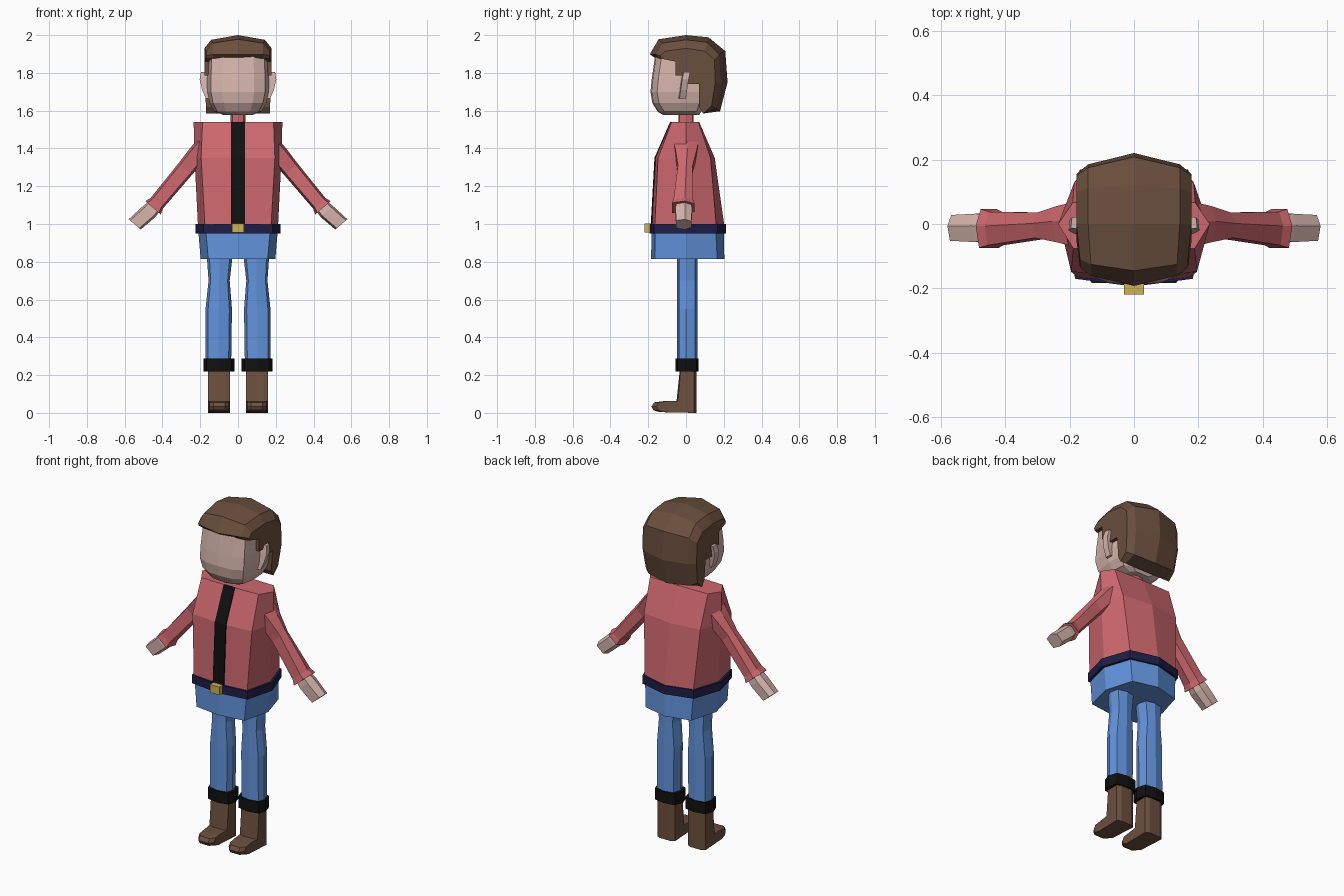
import bpy, bmesh
from mathutils import Vector

if "Cube" in bpy.data.objects:
    bpy.data.objects.remove(bpy.data.objects["Cube"])


def material(name, *rgb):
    m = bpy.data.materials.new(name)
    lin = [((c / 255 + 0.055) / 1.055) ** 2.4 if c > 10 else c / 255 / 12.92 for c in rgb]
    m.diffuse_color = (*lin, 1)
    m.use_nodes = True
    m.node_tree.nodes["Principled BSDF"].inputs["Base Color"].default_value = m.diffuse_color
    return m


SKIN = material("skin", 214, 181, 172)
HAIR = material("hair_brown", 106, 79, 61)
BOOT = material("boot_brown", 108, 80, 61)
RED = material("jacket_red", 205, 104, 110)
BLUE = material("denim_blue", 98, 147, 220)
NAVY = material("belt_navy", 32, 30, 70)
BLACK = material("black", 16, 16, 16)
GOLD = material("buckle_gold", 208, 178, 84)


def loft(name, rings, mat):
    """Skin a list of equal-length rings and cap both ends."""
    bm = bmesh.new()
    rows = [[bm.verts.new(p) for p in r] for r in rings]
    n = len(rows[0])
    for a, b in zip(rows, rows[1:]):
        for i in range(n):
            j = (i + 1) % n
            bm.faces.new((a[i], a[j], b[j], b[i]))
    bm.faces.new(rows[0])
    bm.faces.new(rows[-1])
    bmesh.ops.recalc_face_normals(bm, faces=bm.faces)
    me = bpy.data.meshes.new(name)
    bm.to_mesh(me)
    bm.free()
    me.materials.append(mat)
    ob = bpy.data.objects.new(name, me)
    bpy.context.collection.objects.link(ob)
    return ob


def ring(z, half, cx=0):
    """Mirror a front-to-back half outline of (x, y) points into a closed ring."""
    other = [(-x, y) for x, y in reversed(half) if abs(x) > 1e-6]
    return [(cx + x, y, z) for x, y in half + other]


def body(z, fx, fy, fc, sx, bx, by, bc, cx=0):
    """Eight-sided section: front centre, front corner, side, back corner, back centre."""
    return ring(z, [(0, fc), (fx, fy), (sx, 0), (bx, by), (0, bc)], cx)


def box(name, x, y, z, mat):
    return loft(name, [[(x[0], y[0], k), (x[1], y[0], k), (x[1], y[1], k), (x[0], y[1], k)]
                       for k in z], mat)


# Jacket, front placket and neck
loft("jacket", [body(0.99, .175, -.165, -.183, .212, .16, .16, .203),
                body(1.35, .195, -.148, -.163, .23, .185, .13, .152),
                body(1.54, .188, -.076, -.08, .235, .19, .066, .07)], RED)
loft("placket", [[(-.036, y, z), (.036, y, z), (.036, y + .01, z), (-.036, y + .01, z)]
                 for z, y in ((.99, -.187), (1.35, -.167), (1.541, -.084))], BLACK)
loft("neck", [body(z, .03, -.035, -.04, .04, .03, .035, .04) for z in (1.5, 1.62)], RED)

# Trouser top, belt and buckle
loft("trouser_top", [body(.815, .157, -.165, -.185, .198, .15, .165, .203),
                     body(.96, .17, -.163, -.182, .21, .158, .158, .2)], BLUE)
loft("belt", [body(z, .182, -.17, -.194, .226, .168, .168, .211) for z in (.95, 1.0)], NAVY)
box("buckle", (-.031, .031), (-.219, -.185), (.954, 1.002), GOLD)

# Head
head = []
for z, w, f, b in ((1.577, .075, -.12, .07), (1.595, .125, -.15, .08), (1.64, .15, -.178, .1),
                   (1.70, .163, -.188, .12), (1.77, .163, -.181, .12), (1.89, .158, -.164, .12),
                   (1.94, .12, -.12, .1)):
    head.append(ring(z, [(0, f), (w * .52, f + .006), (w * .88, f + .035), (w, -.03),
                         (w * .95, b * .7), (w * .6, b), (0, b)]))
loft("head", head, SKIN)

# Hair: side outlines swept across the head, with a stepped sideburn edge
edge = [(.09, 1.585), (.07, 1.62), (.07, 1.74), (.005, 1.74), (.005, 1.785),
        (-.055, 1.785), (-.055, 1.86)]
outer = [(-.13, 1.875), (-.135, 1.89), (-.11, 1.915), (0, 1.93), (.10, 1.915),
         (.15, 1.87), (.155, 1.75), (.135, 1.625)]
shoulder = [(-.145, 1.878), (-.16, 1.898), (-.125, 1.957), (0, 1.975), (.11, 1.962),
            (.175, 1.90), (.185, 1.75), (.16, 1.61)]
middle = [(-.165, 1.88), (-.192, 1.898), (-.145, 1.978), (0, 2.0), (.12, 1.988),
          (.208, 1.915), (.22, 1.75), (.18, 1.597)]
hair = []
for x, top in ((-.178, outer), (-.142, shoulder), (0, middle), (.142, shoulder), (.178, outer)):
    hair.append([(x * (.94 if y < -.1 else .95 if z < 1.65 else 1), y, z)
                 for y, z in edge + top])
loft("hair", hair, HAIR)


def limb(name, s, stations, mat):
    """Six-sided tube in the arm's plane: (x, z, half height, y centre, half depth)."""
    u = Vector((.757, 0, .65))
    rings = []
    for x, z, h, cy, d in stations:
        c = Vector((x, cy, z))
        pts = [c + u * (h * a) + Vector((0, d * b, 0))
               for a, b in ((1, .15), (.62, 1), (-.62, 1), (-1, .15), (-.75, -1), (.75, -1))]
        rings.append([(p.x * s, p.y, p.z) for p in pts])
    loft(name, rings, mat)


for s, side in ((-1, "left"), (1, "right")):
    # Sleeve with flared cuff, and hand
    limb(side + "_sleeve", s, [(.17, 1.415, .055, 0, .066), (.215, 1.37, .05, 0, .056),
                               (.28, 1.29, .047, -.004, .039), (.43, 1.11, .043, -.014, .052),
                               (.45, 1.086, .054, -.014, .06)], RED)
    limb(side + "_hand", s, [(.43, 1.11, .036, -.012, .036), (.47, 1.066, .044, -.012, .044),
                             (.547, .998, .042, -.012, .04)], SKIN)

    # Ear
    loft(side + "_ear", [[(s * x0, y - .022, z), (s * x1, y - .016, z),
                          (s * (x1 - .004), y + .018, z), (s * x0, y + .018, z)]
                         for z, x0, x1, y in ((1.665, .15, .17, -.018), (1.71, .15, .19, -.012),
                                              (1.765, .15, .203, -.004), (1.805, .16, .196, .004))],
         SKIN)

    # Leg and rolled hem
    c = s * .1
    legs = []
    for z, w, cx in ((.28, .068, .104), (.55, .07, .102), (.70, .056, .1), (.83, .068, .097)):
        legs.append(body(z, w * .8, -.036, -.047, w, w * .8, .048, .06, s * cx))
    loft(side + "_leg", legs, BLUE)
    loft(side + "_hem", [body(z, .066, -.044, -.056, .082, .066, .055, .067, c)
                         for z in (.22, .288)], BLACK)

    # Boot: side profile swept across the foot, slimmer at the outer rims
    profile = [(.055, .235), (.055, 0), (-.14, .004), (-.172, .014), (-.183, .034),
               (-.168, .056), (-.12, .062), (-.05, .064), (-.032, .235)]
    boot = []
    for x, k in ((-.058, .85), (-.034, 1), (.034, 1), (.058, .85)):
        boot.append([(c + x * (.9 if y < -.1 else 1), y * k if y < 0 or k == 1 else y - .012, z)
                     for y, z in profile])
    loft(side + "_boot", boot, BOOT)
